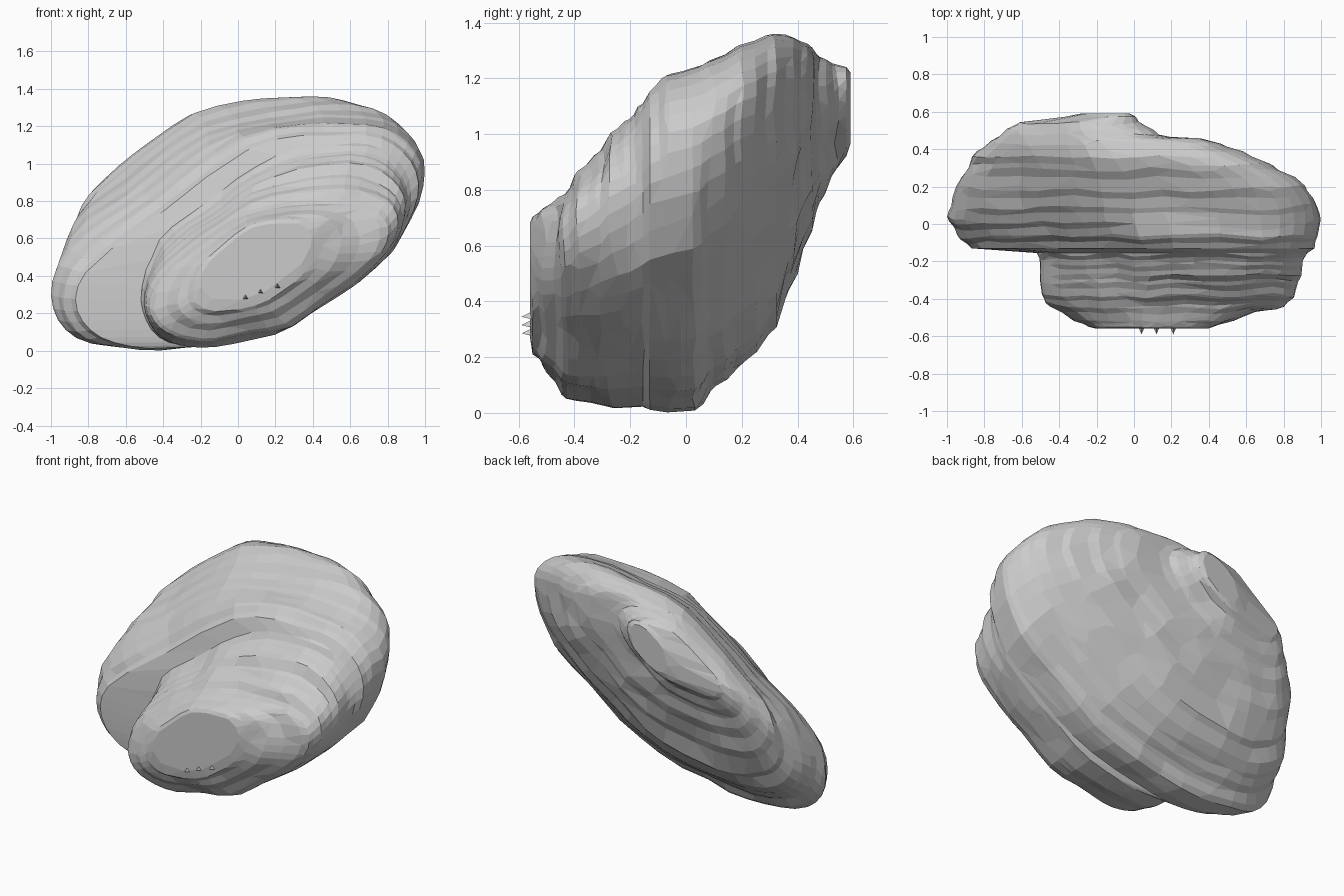
import bpy, bmesh, math
from mathutils import Vector, noise

if "Cube" in bpy.data.objects:
    bpy.data.objects.remove(bpy.data.objects["Cube"])

# Rock slices along depth: y, x min, x max, z min, z max,
# and limits of the upper-left and lower-right diagonal sides
SLICES = [
    (-.56, -.21, .40, .27, .69, .49, -.15),
    (-.55, -.25, .43, .21, .71, .51, -.09),
    (-.50, -.34, .58, .14, .74, .53, -.03),
    (-.43, -.47, .80, .06, .79, .57, .05),
    (-.38, -.49, .85, .05, .87, .60, .075),
    (-.30, -.50, .87, .03, .94, .64, .085),
    (-.27, -.50, .89, .02, 1.00, .66, .085),
    (-.20, -.51, .90, .02, 1.05, .70, .085),
    (-.155, -.53, .93, .02, 1.11, .74, .085),
    (-.13, -.87, .97, .01, 1.16, .84, .08),
    (-.06, -.94, .99, .00, 1.22, .92, .07),
    (.03, -1.0, 1.0, .01, 1.24, .99, .05),
    (.10, -.97, .98, .10, 1.27, 1.04, -.02),
    (.20, -.95, .92, .17, 1.32, 1.09, -.14),
    (.32, -.88, .74, .31, 1.36, 1.14, -.30),
    (.36, -.86, .64, .44, 1.36, 1.16, -.39),
    (.43, -.79, .47, .61, 1.33, 1.17, -.55),
    (.48, -.71, .13, .74, 1.28, 1.17, -.75),
    (.54, -.61, .02, .86, 1.25, 1.16, -.85),
    (.575, -.36, .00, .92, 1.24, 1.08, -.86),
    (.59, -.28, -.03, .96, 1.22, 1.06, -.87),
]
N = 44
TILT = math.radians(30)
DIAG = Vector((-.6, .8))


def rounded(v, p=.9):
    return math.copysign(abs(v) ** p, v)


def soft_limit(d, limit, k=.015):
    return limit - k * math.log(1 + math.exp((limit - d) / k))


def ring(bm, s, end):
    # tilted oval filling its bounding box, trimmed diagonally and roughened
    y, x0, x1, z0, z1, ul, lr = s
    cx, cz, a, b = (x0 + x1) / 2, (z0 + z1) / 2, (x1 - x0) / 2, (z1 - z0) / 2
    verts = []
    for i in range(N):
        t = 2 * math.pi * i / N
        p = Vector((cx + a * rounded(math.cos(t)), cz + b * rounded(math.sin(t + TILT))))
        d = p.dot(DIAG)
        p += DIAG * (soft_limit(d, ul) - d)
        d = p.dot(DIAG)
        p -= DIAG * (soft_limit(-d, lr) + d)
        q = Vector((p.x * 4, y * 4, p.y * 4))
        n = noise.noise(q) * .02
        dy = 0 if end else noise.noise(q * 1.3 + Vector((9, 0, 0))) * .02
        x, z = p.x + n * math.cos(t), p.y + n * math.sin(t)
        verts.append(bm.verts.new((max(-1, min(1, x)), y + dy, max(0, min(1.36, z)))))
    return verts


def rows():
    # add terraced rows between the widely spaced slices
    for s, e in zip(SLICES, SLICES[1:]):
        yield s
        if e[0] - s[0] > .045:
            for depth, grow in ((.4, .3), (.75, .8)):
                yield tuple([s[0] + (e[0] - s[0]) * depth] +
                            [p + (q - p) * grow for p, q in zip(s[1:], e[1:])])
    yield SLICES[-1]


# Layered boulder
bm = bmesh.new()
rings = [ring(bm, s, s[0] < -.54 or s[0] > .57 or -.16 < s[0] < -.12) for s in rows()]
for r, q in zip(rings, rings[1:]):
    for i in range(N):
        j = (i + 1) % N
        bm.faces.new((r[i], r[j], q[j], q[i]))
bm.faces.new(rings[0][::-1])
bm.faces.new(rings[-1])
bmesh.ops.recalc_face_normals(bm, faces=bm.faces)
mesh = bpy.data.meshes.new("boulder")
bm.to_mesh(mesh)
bm.free()
rock = bpy.data.objects.new("boulder", mesh)
bpy.context.collection.objects.link(rock)

# Irregular flat facets
dec = rock.modifiers.new("facets", 'DECIMATE')
dec.ratio = .55

# Three tiny spikes on the front face
for k, (x, z) in enumerate(((.04, .285), (.12, .315), (.21, .345))):
    bpy.ops.mesh.primitive_cone_add(vertices=3, radius1=.02, radius2=0, depth=.04,
                                    location=(x, -.57, z), rotation=(math.pi / 2, 0, 0))
    bpy.context.object.name = f"spike_{k + 1}"
